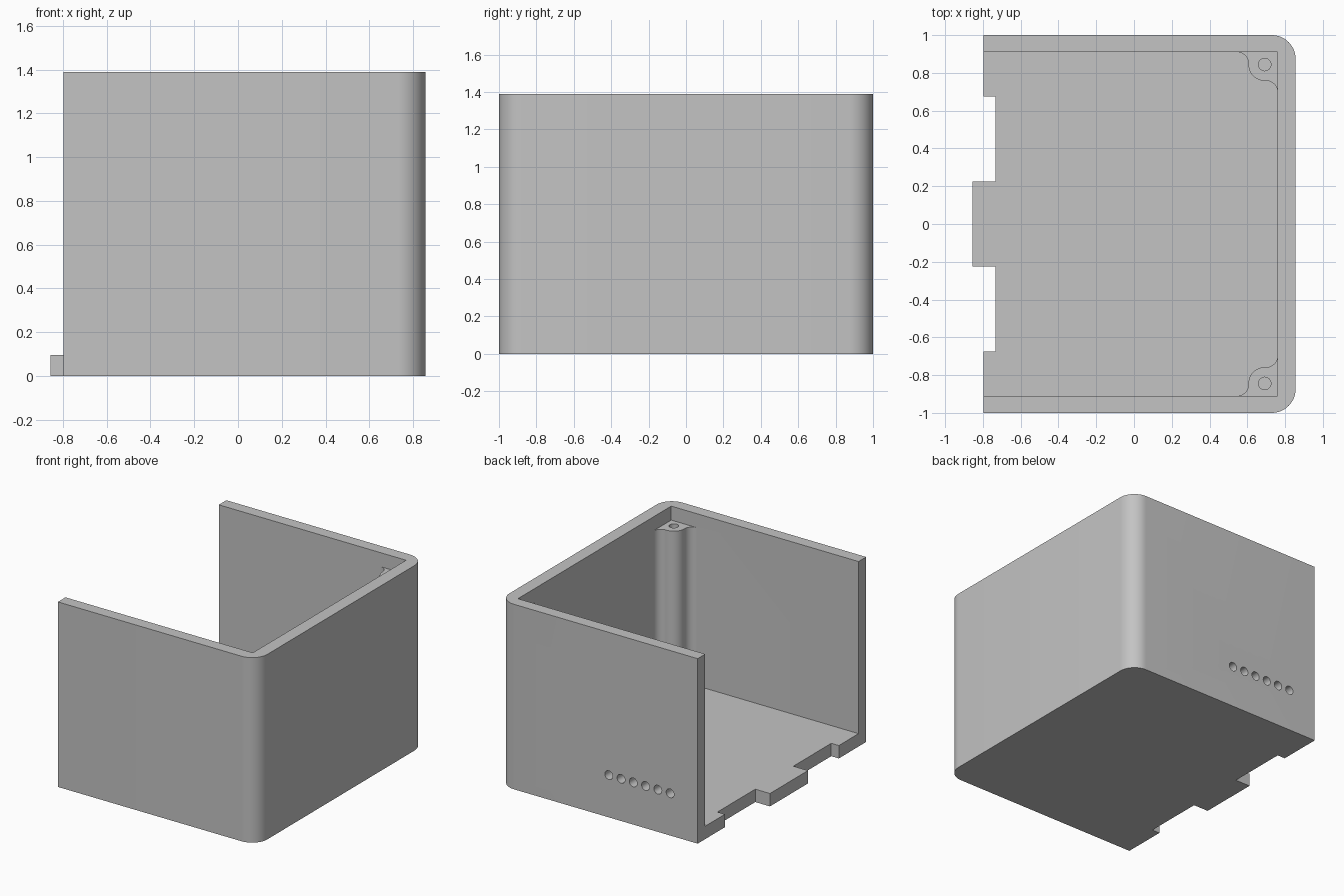
import bpy
import math
from mathutils import Matrix, Vector

if "Cube" in bpy.data.objects:
    bpy.data.objects.remove(bpy.data.objects["Cube"])

HEIGHT, FLOOR, POST_TOP = 1.39, 0.097, 1.285
OUT_X, IN_X, OUT_Y, IN_Y = 0.856, 0.76, 1.0, 0.91
OPEN_X = -0.797
POST_X, POST_Y, POST_R, FILLET = 0.692, 0.844, 0.086, 0.06


def arc(cx, cy, r, start, end, steps=12):
    """Points on an arc, angles in degrees."""
    angles = [math.radians(start + (end - start) * i / steps) for i in range(steps + 1)]
    return [(cx + r * math.cos(a), cy + r * math.sin(a)) for a in angles]


def mirrored(half):
    """Close an outline given for +y by reflecting it across y = 0."""
    return half + [(x, -y) for x, y in reversed(half)]


def prism(name, outline, z0, z1):
    n = len(outline)
    verts = [(x, y, z) for z in (z0, z1) for x, y in outline]
    faces = [list(range(n)), list(range(n, 2 * n))[::-1]]
    faces += [[i, i + n, (i + 1) % n + n, (i + 1) % n] for i in range(n)]
    mesh = bpy.data.meshes.new(name)
    mesh.from_pydata(verts, [], faces)
    # Outlines run clockwise, so the faces above point outward
    obj = bpy.data.objects.new(name, mesh)
    bpy.context.collection.objects.link(obj)
    return obj


def disc(r, cx=0, cy=0):
    return arc(cx, cy, r, 360, 0, 24)[:-1]


# Outer block with the hinge tab and notches on the open edge
corner_r = 0.127
half = [(-OUT_X, 0.226), (-0.734, 0.226), (-0.734, 0.676), (OPEN_X, 0.676), (OPEN_X, OUT_Y)]
half += arc(OUT_X - corner_r, OUT_Y - corner_r, corner_r, 90, 0)
enclosure = prism("enclosure", mirrored(half), 0, HEIGHT)

# Cavity outline that leaves a filleted screw post in each closed corner
half = [(-1.2, IN_Y)]
half += arc(POST_X - POST_R - FILLET, IN_Y - FILLET, FILLET, 90, 0)
half += arc(POST_X, POST_Y, POST_R, 180, 270)
half += arc(IN_X - FILLET, POST_Y - POST_R - FILLET, FILLET, 90, 0)
cutters = [prism("cavity_cutter", mirrored(half), FLOOR, HEIGHT + 0.2)]

# Lid recess above the posts
cutters.append(prism("recess_cutter", mirrored([(-1.3, IN_Y), (IN_X, IN_Y)]),
                     POST_TOP, HEIGHT + 0.3))

# Screw holes in the posts
for side in (-1, 1):
    cutters.append(prism("screw_hole_cutter", disc(0.033, POST_X, side * POST_Y),
                         POST_TOP - 0.4, HEIGHT + 0.1))

# Row of vent holes through the back wall
for i in range(6):
    vent = prism("vent_cutter", disc(0.033), -0.1, 0.1)
    place = Matrix.Translation(Vector((-0.568 + i * 0.102, 0.955, 0.317)))
    vent.data.transform(place @ Matrix.Rotation(math.radians(90), 4, "X"))
    cutters.append(vent)

# Cut everything and bake the result
for cutter in cutters:
    cutter.hide_render = True
    mod = enclosure.modifiers.new(cutter.name, "BOOLEAN")
    mod.operation = "DIFFERENCE"
    mod.solver = "EXACT"
    mod.object = cutter
bpy.context.view_layer.update()
graph = bpy.context.evaluated_depsgraph_get()
baked = bpy.data.meshes.new_from_object(enclosure.evaluated_get(graph))
enclosure.modifiers.clear()
enclosure.data = baked
for cutter in cutters:
    bpy.data.objects.remove(cutter)

# Grey plastic
grey = bpy.data.materials.new("grey_plastic")
grey.use_nodes = True
colour = (0.55, 0.55, 0.55, 1)
grey.diffuse_color = colour
grey.node_tree.nodes["Principled BSDF"].inputs["Base Color"].default_value = colour
baked.materials.clear()
baked.materials.append(grey)

bpy.ops.object.select_all(action="DESELECT")
enclosure.select_set(True)
bpy.context.view_layer.objects.active = enclosure
bpy.ops.object.shade_smooth_by_angle(angle=math.radians(30))
